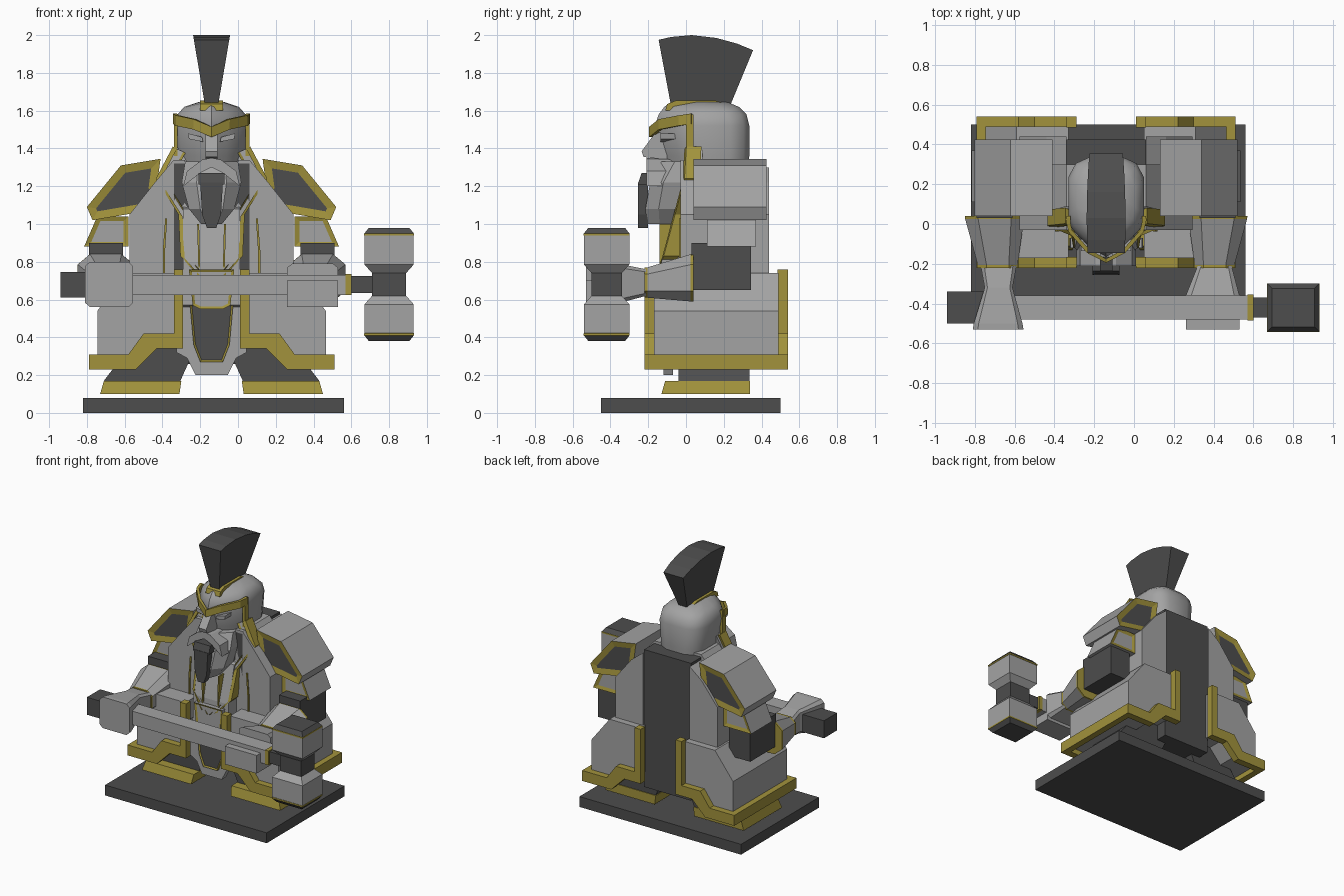
import bpy, bmesh, math

cube = bpy.data.objects.get("Cube")
if cube:
    bpy.data.objects.remove(cube, do_unlink=True)

C = -0.14  # the figure's own centre line


def material(name, rgb):
    m = bpy.data.materials.new(name)
    m.use_nodes = True
    m.diffuse_color = (*rgb, 1)
    m.node_tree.nodes["Principled BSDF"].inputs["Base Color"].default_value = (*rgb, 1)
    return m


GREY = material("stone grey", (0.37, 0.37, 0.37))
DARK = material("dark iron", (0.075, 0.075, 0.075))
GOLD = material("old gold", (0.36, 0.29, 0.045))


def finish(name, bm, mats):
    bmesh.ops.recalc_face_normals(bm, faces=bm.faces[:])
    me = bpy.data.meshes.new(name)
    bm.to_mesh(me)
    bm.free()
    for m in mats:
        me.materials.append(m)
    ob = bpy.data.objects.new(name, me)
    bpy.context.collection.objects.link(ob)
    return ob


def loft(name, rings, mats, s=1, rule=None):
    """Skin a row of equal rings of (u, y, z); u is measured from the centre line."""
    bm = bmesh.new()
    rows = [[bm.verts.new((C + s * u, y, z)) for u, y, z in r] for r in rings]
    n = len(rows[0])
    for k, (a, b) in enumerate(zip(rows, rows[1:])):
        for i in range(n):
            f = bm.faces.new((a[i], a[(i + 1) % n], b[(i + 1) % n], b[i]))
            f.material_index = rule[k] if rule else 0
    for row, k in ((rows[0], 0), (rows[-1], -1)):
        bm.faces.new(row).material_index = rule[k] if rule else 0
    return finish(name, bm, mats)


def prism(name, prof, a, b, mat, s=1, frame=None):
    """Extrude a (u, z) profile from y=a to y=b; frame = (rim, rim material, panel material)."""
    ob = loft(name, [[(u, y, z) for u, z in prof] for y in (a, b)], [mat], s)
    if frame:
        bm = bmesh.new()
        bm.from_mesh(ob.data)
        caps = [f for f in bm.faces if abs(f.normal.y) > 0.9]
        rims = bmesh.ops.inset_individual(bm, faces=caps, thickness=frame[0], depth=-0.008,
                                          use_even_offset=True)["faces"]
        for f in rims:
            f.material_index = 1
        for f in caps:
            f.material_index = 2
        bm.to_mesh(ob.data)
        bm.free()
        ob.data.materials.append(frame[1])
        ob.data.materials.append(frame[2])
    return ob


def side_prism(name, prof, a, b, mat, s=1):
    """Extrude a (y, z) profile from u=a to u=b."""
    return loft(name, [[(u, y, z) for y, z in prof] for u in (a, b)], [mat], s)


def box(name, u0, u1, y0, y1, z0, z1, mat, s=1):
    return prism(name, [(u0, z0), (u1, z0), (u1, z1), (u0, z1)], y0, y1, mat, s)


def oct_ring(u0, u1, y, z0, z1, c=0.22):
    """Chamfered rectangle across the y axis."""
    cu, cz = (u1 - u0) * c, (z1 - z0) * c
    return [(u0 + cu, y, z0), (u1 - cu, y, z0), (u1, y, z0 + cz), (u1, y, z1 - cz),
            (u1 - cu, y, z1), (u0 + cu, y, z1), (u0, y, z1 - cz), (u0, y, z0 + cz)]


def mirrored(half):
    return half + [(-u, y, z) for u, y, z in reversed(half) if abs(u) > 1e-6]


def thicken(ob, t):
    m = ob.modifiers.new("thickness", "SOLIDIFY")
    m.thickness, m.offset = t, 0


def ribbon(name, path, height, mat, t=0.02):
    """Upright band along a mirrored path."""
    bm = bmesh.new()
    full = [(-u, y, z) for u, y, z in reversed(path[1:])] + path
    lo = [bm.verts.new((C + u, y, z)) for u, y, z in full]
    hi = [bm.verts.new((C + u, y, z + height)) for u, y, z in full]
    for i in range(len(full) - 1):
        bm.faces.new((lo[i], lo[i + 1], hi[i + 1], hi[i]))
    thicken(finish(name, bm, [mat]), t)


# Base and central body
box("base", -0.68, 0.70, -0.45, 0.5, 0, 0.08, DARK)
box("body_core", -0.2, 0.2, -0.03, 0.425, 0.26, 1.32, DARK)
side_prism("chest_front", [(0, 1.1), (-0.06, 1.08), (-0.13, 0.8), (-0.14, 0.57), (0, 0.5)],
           -0.15, 0.15, GREY)
prism("chest_flap", [(-0.12, 0.76), (0.12, 0.76), (0.1, 0.57), (0.06, 0.55), (-0.06, 0.55),
                     (-0.1, 0.57)], -0.165, -0.13, GREY, frame=(0.014, GOLD, GREY))
prism("tabard", [(-0.18, 0.6), (0.18, 0.6), (0.185, 0.32), (0.13, 0.29), (0.085, 0.2),
                 (-0.085, 0.2), (-0.13, 0.29), (-0.185, 0.32)], -0.12, -0.07, GREY)
prism("apron", [(-0.115, 0.58), (0.115, 0.58), (0.095, 0.36), (0.06, 0.27), (-0.06, 0.27),
                (-0.095, 0.36)], -0.14, -0.12, GOLD, frame=(0.01, GOLD, DARK))

LAPEL = [(0.205, 0.01, 1.41), (0.295, 0.0, 1.24), (0.175, -0.05, 1.05),
         (0.165, -0.11, 0.83), (0.075, -0.15, 0.73)]

for s, side in ((1, "left"), (-1, "right")):
    # Legs and feet
    loft("foot_" + side, [[(u0, y0, z), (u1, y0, z), (u1, 0.34, z), (u0, 0.34, z)]
         for u0, u1, y0, z in ((0.17, 0.59, -0.13, 0.1), (0.16, 0.57, -0.11, 0.17))], [GOLD], s)
    prism("leg_" + side, [(0.165, 0.17), (0.57, 0.17), (0.41, 0.38), (0.12, 0.38), (0.12, 0.27)],
          -0.04, 0.335, DARK, s)

    # Skirt plates with trim on front, back and outer side
    prism("skirt_" + side, [(0.19, 0.38), (0.3, 0.38), (0.4, 0.27), (0.605, 0.27),
                            (0.605, 0.54), (0.45, 0.74), (0.19, 0.74)], -0.17, 0.49, GREY, s)
    trim = [(0.15, 0.34), (0.29, 0.34), (0.4, 0.23), (0.65, 0.23), (0.65, 0.31), (0.44, 0.31),
            (0.36, 0.42), (0.2, 0.42), (0.2, 0.76), (0.15, 0.76)]
    for y0, y1, place in ((-0.22, -0.165, "front"), (0.485, 0.54, "back")):
        prism("skirt_trim_%s_%s" % (place, side), trim, y0, y1, GOLD, s)
    box("skirt_trim_outer_" + side, 0.6, 0.65, -0.2, 0.52, 0.23, 0.31, GOLD, s)

    # Torso
    prism("torso_" + side, [(0.14, 0.5), (0.435, 0.5), (0.435, 1.05), (0.3, 1.22), (0.2, 1.34),
                            (0.14, 1.34)], -0.03, 0.3, GREY, s)
    prism("torso_back_" + side, [(0.2, 0.5), (0.435, 0.5), (0.435, 1.05), (0.3, 1.22),
                                 (0.2, 1.3)], 0.3, 0.44, GREY, s)
    prism("torso_seam_" + side, [(0.235, 1.03), (0.245, 1.03), (0.258, 0.86), (0.258, 0.74),
                                 (0.246, 0.74), (0.246, 0.86)], -0.038, -0.03, GOLD, s)
    prism("chest_seam_" + side, [(0.066, 1.0), (0.076, 1.0), (0.07, 0.77), (0.06, 0.77)],
          -0.139, -0.06, GOLD, s)

    # Layered lapels
    for k, (a, b, m) in enumerate(((0, 0.022, GOLD), (0.022, 0.055, GREY), (0.055, 0.067, GOLD),
                                   (0.067, 0.105, GREY))):
        rings = []
        for u, y, z in LAPEL:
            f = y - 0.008 * (k % 2 == 0)
            ua, ub = max(u - a, 0), max(u - b, 0)
            za, zb = z - a * 0.5, z - b * 0.5
            rings.append([(ua, f, za), (ub, f - 0.01, zb), (ub, f + 0.07, zb), (ua, f + 0.08, za)])
        loft("lapel_%d_%s" % (k, side), rings, [m], s)

    # Shoulder, arm guard and upper arm
    prism("shoulder_" + side, [(0.27, 1.345), (0.48, 1.31), (0.66, 1.09), (0.63, 1.02),
                               (0.22, 1.09), (0.29, 1.2)], 0.04, 0.425, GREY, s,
          (0.042, GOLD, DARK))
    prism("arm_guard_" + side, [(0.44, 1.04), (0.605, 1.04), (0.675, 0.88), (0.44, 0.88)],
          0.11, 0.37, GREY, s, (0.025, GOLD, GREY))
    box("upper_arm_" + side, 0.47, 0.65, 0.03, 0.345, 0.65, 0.9, DARK, s)

    # Forearm gauntlet with gold cuffs
    loft("forearm_" + side, [oct_ring(0.41, 0.71, 0.04, 0.59, 0.84),
                             oct_ring(0.412, 0.708, 0.025, 0.59, 0.84),
                             oct_ring(0.445, 0.645, -0.205, 0.61, 0.77),
                             oct_ring(0.445, 0.645, -0.22, 0.61, 0.77)],
         [GREY, GOLD], s, [1, 0, 1])

    # Face halves
    prism("moustache_" + side, [(0, 1.35), (0.05, 1.34), (0.13, 1.28), (0.15, 1.2), (0.06, 1.27),
                                (0, 1.3)], -0.21, -0.06, GREY, s)
    prism("eye_" + side, [(0.045, 1.435), (0.12, 1.45), (0.125, 1.48), (0.05, 1.46)],
          -0.135, -0.04, GREY, s)
    box("temple_trim_" + side, 0.18, 0.2, 0.0, 0.04, 1.36, 1.58, GOLD, s)

# Hands
loft("left_hand", [oct_ring(0.46, 0.63, -0.21, 0.62, 0.76, 0.1),
                   oct_ring(0.4, 0.67, -0.36, 0.58, 0.79, 0.1)], [GREY])
box("left_fingers", 0.4, 0.67, -0.53, -0.35, 0.56, 0.7, GREY)
loft("right_hand", [oct_ring(0.45, 0.63, -0.21, 0.62, 0.76, 0.1),
                    oct_ring(0.47, 0.61, -0.32, 0.6, 0.78, 0.1),
                    oct_ring(0.42, 0.665, -0.5, 0.56, 0.8, 0.1),
                    oct_ring(0.415, 0.67, -0.53, 0.56, 0.8, 0.1)], [GREY], -1)

# Hammer: pommel, shaft, collar and head
box("pommel", -0.8, -0.6, -0.5, -0.34, 0.61, 0.745, DARK)
box("shaft", -0.5, 0.71, -0.48, -0.36, 0.625, 0.73, GREY)
box("shaft_collar", 0.71, 0.74, -0.485, -0.355, 0.625, 0.735, GOLD)
box("shaft_neck", 0.74, 0.85, -0.47, -0.37, 0.635, 0.725, DARK)


def hammer_ring(h, z):
    return [(0.94 + i * (h + 0.01), -0.42 + j * h, z) for i, j in ((-1, -1), (1, -1), (1, 1), (-1, 1))]


half = [(0.08, 0), (0.08, 0.06), (0.12, 0.105), (0.12, 0.258), (0.122, 0.259), (0.122, 0.27),
        (0.12, 0.271), (0.097, 0.3)]
steps = [(h, 0.68 - d) for h, d in reversed(half[1:])] + [(h, 0.68 + d) for h, d in half[1:]]
rule = [1, 2, 2, 2, 0, 0, 1, 0, 0, 2, 2, 2, 1]
rule[6] = 1
loft("hammer_head", [hammer_ring(h, z) for h, z in steps], [GREY, DARK, GOLD], 1, rule)


# Head
def head_ring(w, yf, yb, z):
    return mirrored([(0, yf, z), (w * 0.45, yf + 0.05, z), (w * 0.9, yf + 0.14, z),
                     (w, yf + 0.2, z), (w, yb - 0.1, z), (w * 0.8, yb - 0.03, z),
                     (w * 0.45, yb, z)])


head = loft("head", [head_ring(*r) for r in (
    (0.16, -0.08, 0.32, 1.2), (0.175, -0.12, 0.335, 1.36), (0.19, -0.165, 0.335, 1.52),
    (0.18, -0.145, 0.32, 1.58), (0.145, -0.115, 0.28, 1.62), (0.07, -0.08, 0.22, 1.645))], [GREY])
bpy.context.view_layer.objects.active = head
head.select_set(True)
bpy.ops.object.shade_smooth_by_angle(angle=math.radians(42))
head.select_set(False)

ribbon("brow_band", [(0, -0.185, 1.46), (0.09, -0.137, 1.5), (0.18, -0.035, 1.52),
                     (0.195, 0.03, 1.53)], 0.055, GOLD)
side_prism("nose", [(-0.1, 1.49), (-0.165, 1.48), (-0.235, 1.385), (-0.225, 1.355),
                    (-0.1, 1.34)], -0.032, 0.032, GREY)

# Beard and dark goatee
loft("beard", [mirrored([(w * 0.5, yf, z), (w, yf + 0.07, z), (w, 0.0, z)]) for w, yf, z in (
    (0.14, -0.13, 1.33), (0.158, -0.19, 1.22), (0.12, -0.215, 1.08), (0.055, -0.21, 1.0))], [GREY])
side_prism("goatee_top", [(-0.17, 1.27), (-0.235, 1.27), (-0.255, 1.21), (-0.17, 1.21)],
           -0.068, 0.068, DARK)
prism("goatee", [(-0.06, 1.22), (0.06, 1.22), (0.05, 1.05), (0.025, 0.98), (-0.025, 0.98),
                 (-0.05, 1.05)], -0.255, -0.2, DARK)

# Crest with its gold mount
side_prism("crest_mount", [(-0.11, 1.6), (-0.1, 1.635), (-0.05, 1.655), (0.15, 1.655),
                           (0.25, 1.625), (0.27, 1.6)], -0.06, 0.06, GOLD)
crest = side_prism("crest", [(-0.08, 1.63), (-0.145, 1.975), (-0.08, 1.99), (0.03, 2.0),
                             (0.16, 1.985), (0.27, 1.955), (0.355, 1.92), (0.235, 1.63)],
                   -1, 1, DARK)
for v in crest.data.vertices:
    v.co.x = C + (v.co.x - C) * (0.035 + 0.17 * (v.co.z - 1.63))
